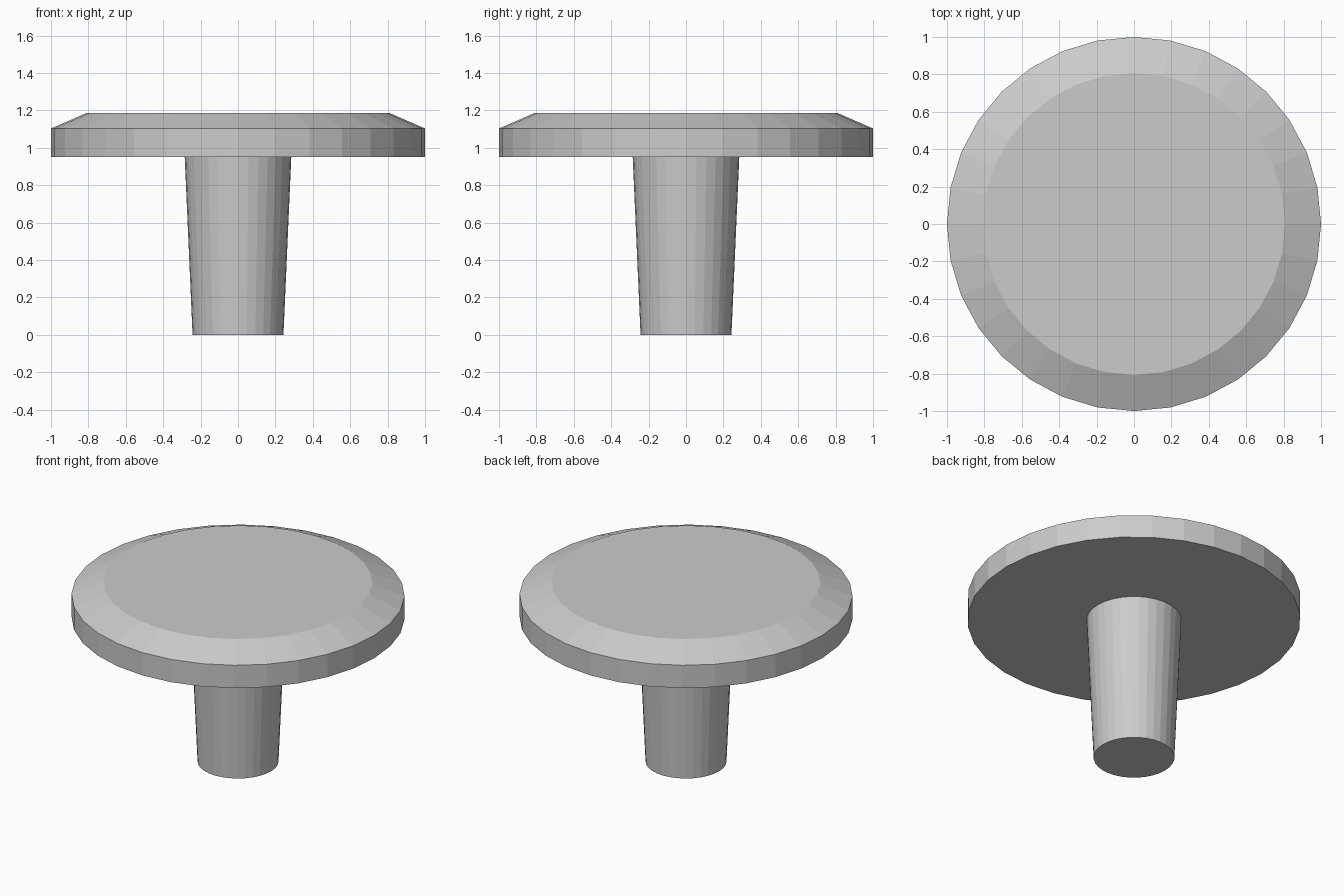
import bpy, bmesh
from math import cos, sin, tau

if "Cube" in bpy.data.objects:
    bpy.data.objects.remove(bpy.data.objects["Cube"])

SIDES = 32


def lathe(name, profile):
    """Flat-shaded closed solid turned around z from (radius, height) points."""
    bm = bmesh.new()
    rings = [[bm.verts.new((r * cos(tau * i / SIDES), r * sin(tau * i / SIDES), z))
              for i in range(SIDES)] for r, z in profile]
    for low, high in zip(rings, rings[1:]):
        for i in range(SIDES):
            j = (i + 1) % SIDES
            bm.faces.new((low[i], low[j], high[j], high[i]))
    bm.faces.new(rings[0][::-1])
    bm.faces.new(rings[-1])
    mesh = bpy.data.meshes.new(name)
    bm.to_mesh(mesh)
    bm.free()
    obj = bpy.data.objects.new(name, mesh)
    bpy.context.collection.objects.link(obj)
    return obj


# Tapered stem, widening towards the top
lathe("stem", [(0.243, 0), (0.285, 0.952)])

# Round top with a chamfered upper rim
lathe("round_top", [(1.0, 0.952), (1.0, 1.103), (0.807, 1.187)])
